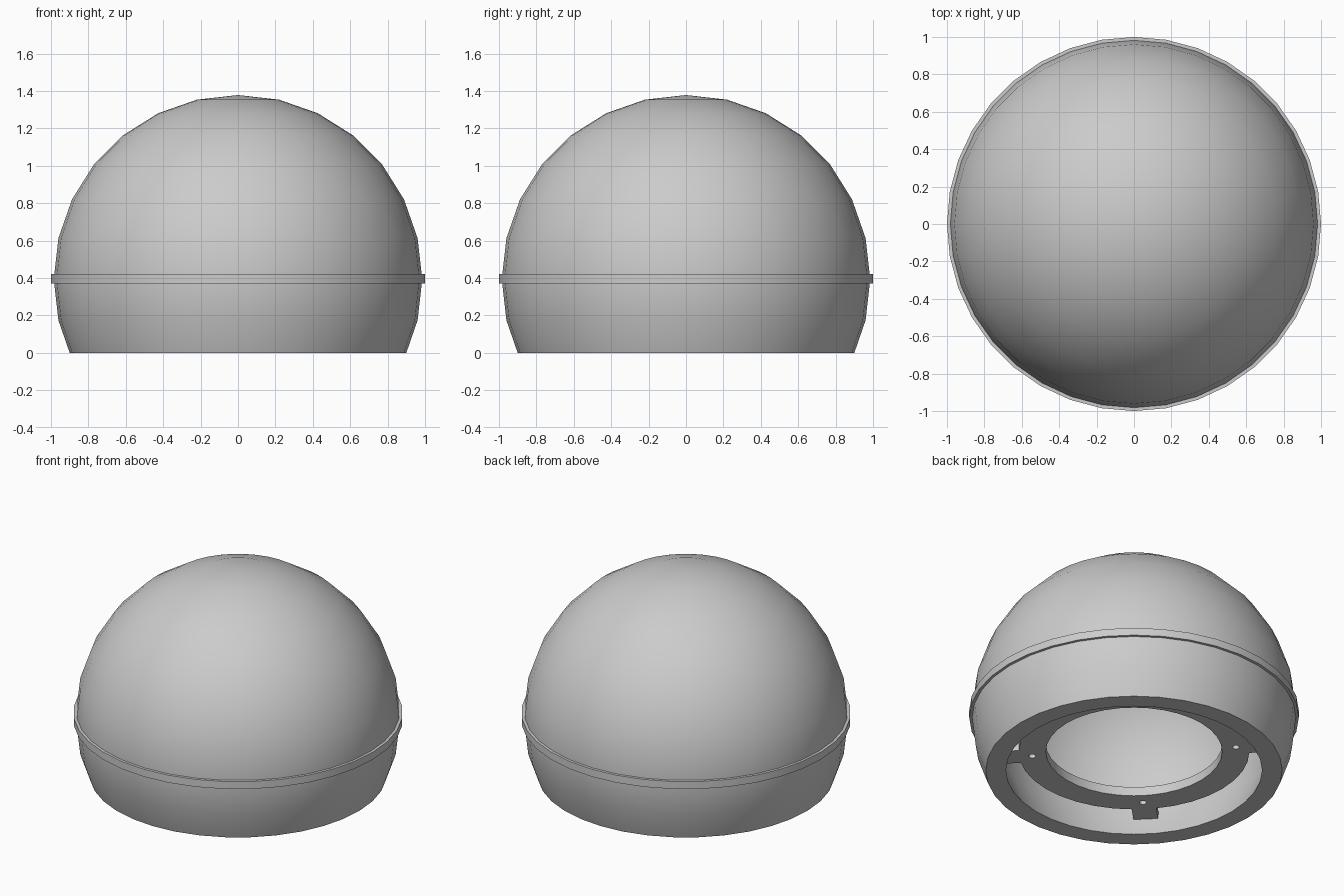
import bpy, bmesh
from math import sin, cos, pi, radians, sqrt
from mathutils import Matrix

cube = bpy.data.objects.get("Cube")
if cube:
    bpy.data.objects.remove(cube, do_unlink=True)

SEGMENTS = 36
CENTRE_Z = 0.393

grey = bpy.data.materials.new("light_grey")
grey.use_nodes = True
colour = (0.6, 0.6, 0.6, 1)
grey.diffuse_color = colour
grey.node_tree.nodes["Principled BSDF"].inputs["Base Color"].default_value = colour


def add_object(name, bm, smooth=True):
    bmesh.ops.recalc_face_normals(bm, faces=bm.faces)
    mesh = bpy.data.meshes.new(name)
    bm.to_mesh(mesh)
    bm.free()
    mesh.materials.append(grey)
    obj = bpy.data.objects.new(name, mesh)
    bpy.context.collection.objects.link(obj)
    if smooth:
        bpy.ops.object.select_all(action='DESELECT')
        bpy.context.view_layer.objects.active = obj
        obj.select_set(True)
        bpy.ops.object.shade_smooth_by_angle(angle=radians(30))
    return obj


def lathe(name, profile, closed=True):
    """Spin a radius/height profile around the z axis."""
    bm = bmesh.new()
    verts = [bm.verts.new((r, 0, z)) for r, z in profile]
    pairs = list(zip(verts, verts[1:]))
    if closed:
        pairs.append((verts[-1], verts[0]))
    edges = [bm.edges.new(p) for p in pairs]
    bmesh.ops.spin(bm, geom=verts + edges, cent=(0, 0, 0), axis=(0, 0, 1),
                   angle=2 * pi, steps=SEGMENTS, use_merge=True)
    bmesh.ops.remove_doubles(bm, verts=bm.verts, dist=1e-4)
    return add_object(name, bm)


def box(name, low, high, angle=0):
    bm = bmesh.new()
    size = [b - a for a, b in zip(low, high)]
    mid = [(a + b) / 2 for a, b in zip(low, high)]
    turn = Matrix.Rotation(angle, 4, 'Z')
    bmesh.ops.create_cube(bm, size=1, matrix=turn @ Matrix.Translation(mid)
                          @ Matrix.Diagonal((*size, 1)))
    return add_object(name, bm, smooth=False)


def arc(radius, base_radius):
    """Sphere outline from the pole down to the open base."""
    rows = [pi / 2 - i * pi / 14 for i in range(9)]
    points = [(radius * cos(a), CENTRE_Z + radius * sin(a)) for a in rows]
    return points + [(base_radius, 0)]


# Hollow dome shell, open underneath
lathe("dome_shell", arc(0.985, 0.90) + arc(0.87, 0.777)[::-1], closed=False)

# Raised band around the widest part
lathe("equator_band", [(0.96, 0.37), (1.0, 0.37), (1.0, 0.42), (0.96, 0.42)])

# Mounting ring inside the base
ring = lathe("mounting_ring", [(0.535, 0.13), (0.70, 0.13), (0.70, 0.19), (0.535, 0.19)])

# Four spokes and screw holes on the diagonals
for i in range(4):
    angle = pi / 4 + i * pi / 2
    box(f"spoke_{i + 1}", (0.69, -0.075, 0.13), (0.86, 0.075, 0.19), angle)
    bm = bmesh.new()
    spot = Matrix.Translation((0.62 * cos(angle), 0.62 * sin(angle), 0.16))
    bmesh.ops.create_cone(bm, cap_ends=True, segments=16, radius1=0.022,
                          radius2=0.022, depth=0.2, matrix=spot)
    cutter = add_object(f"screw_hole_cutter_{i + 1}", bm, smooth=False)
    cutter.hide_render = True
    cutter.hide_set(True)
    cut = ring.modifiers.new(f"screw_hole_{i + 1}", 'BOOLEAN')
    cut.operation = 'DIFFERENCE'
    cut.solver = 'EXACT'
    cut.object = cutter

# Small block standing on the ring
box("inner_block", (0.55, -0.12, 0.185), (0.80, 0.12, 0.315))
